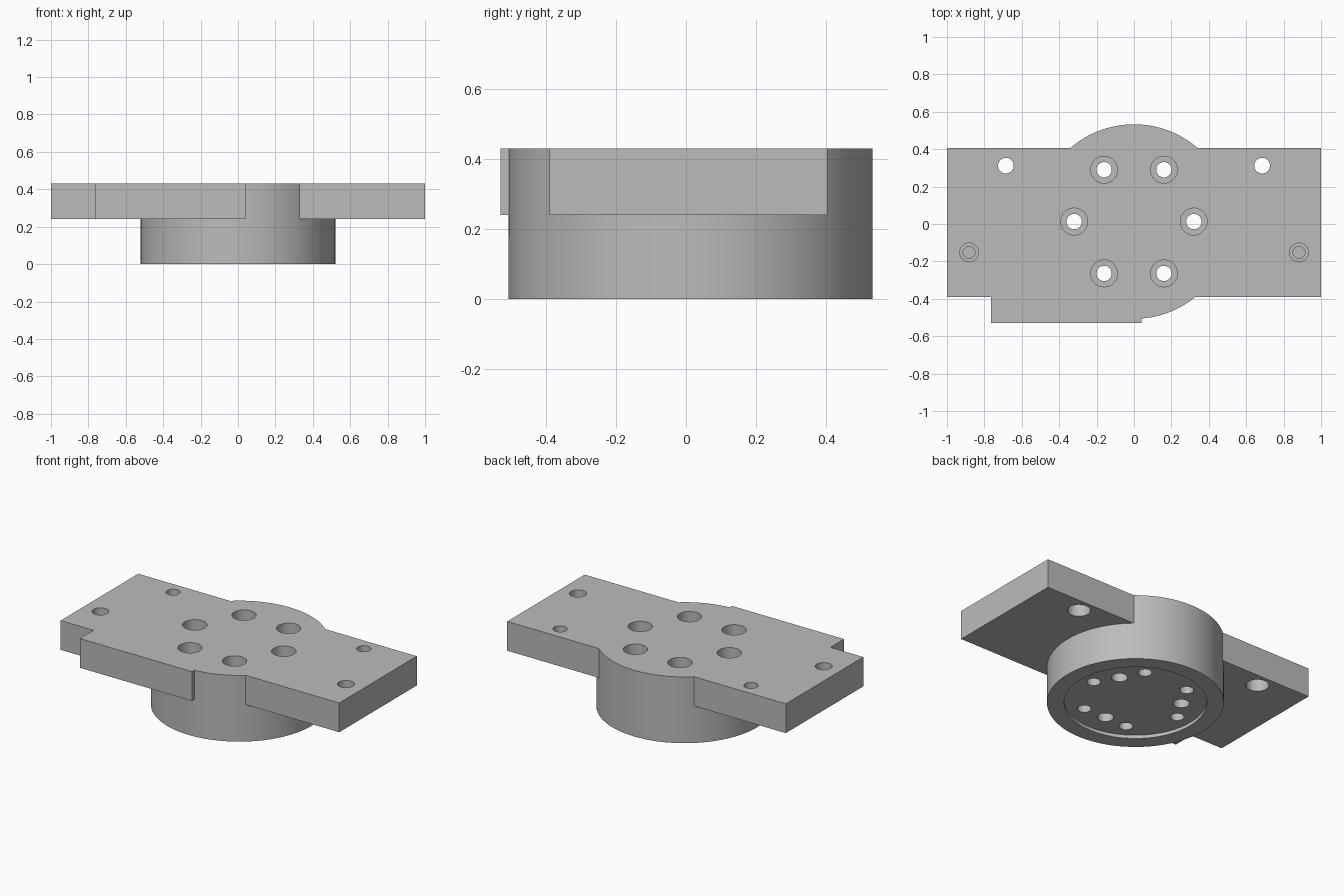
import bpy, bmesh, math

cube = bpy.data.objects.get("Cube")
if cube:
    bpy.data.objects.remove(cube, do_unlink=True)

BASE, TOP = 0.24, 0.43      # underside and top of the plate
HUB_Y, HUB_R = 0.013, 0.52  # hub centre and radius

steel = bpy.data.materials.new("grey_steel")
steel.use_nodes = True
colour = (0.5, 0.5, 0.5, 1)
steel.diffuse_color = colour
steel.node_tree.nodes["Principled BSDF"].inputs["Base Color"].default_value = colour


def make_object(name, bm):
    bmesh.ops.recalc_face_normals(bm, faces=bm.faces)
    mesh = bpy.data.meshes.new(name)
    bm.to_mesh(mesh)
    bm.free()
    mesh.materials.append(steel)
    obj = bpy.data.objects.new(name, mesh)
    bpy.context.collection.objects.link(obj)
    return obj


def box(name, x0, x1, y0, y1, z0, z1):
    bm = bmesh.new()
    bmesh.ops.create_cube(bm, size=1)
    for v in bm.verts:
        v.co = ((x0 + x1) / 2 + v.co.x * (x1 - x0),
                (y0 + y1) / 2 + v.co.y * (y1 - y0),
                (z0 + z1) / 2 + v.co.z * (z1 - z0))
    return make_object(name, bm)


def turn(bm, x, y, profile, sides=32):
    """Closed solid of revolution from (radius, z) steps."""
    rings = []
    for r, z in profile:
        rings.append([bm.verts.new((x + r * math.cos(math.tau * i / sides),
                                    y + r * math.sin(math.tau * i / sides), z))
                      for i in range(sides)])
    for a, b in zip(rings, rings[1:]):
        for i in range(sides):
            j = (i + 1) % sides
            bm.faces.new((a[i], a[j], b[j], b[i]))
    bm.faces.new(rings[0][::-1])
    bm.faces.new(rings[-1])


def combine(target, tool, operation):
    mod = target.modifiers.new(operation, 'BOOLEAN')
    mod.operation, mod.solver, mod.object = operation, 'EXACT', tool
    bpy.context.view_layer.objects.active = target
    bpy.ops.object.modifier_apply(modifier=mod.name)
    bpy.data.objects.remove(tool, do_unlink=True)


def polar(radius, degrees):
    a = math.radians(degrees)
    return radius * math.cos(a), HUB_Y + radius * math.sin(a)


# Plate, front tab and round hub joined into one body
body = box("mounting_plate", -1, 1, -0.39, 0.405, BASE, TOP)
combine(body, box("front_tab", -0.765, 0.04, -0.53, 0, BASE, TOP), 'UNION')
bm = bmesh.new()
turn(bm, 0, HUB_Y, [(HUB_R, 0), (HUB_R, TOP)], 128)
combine(body, make_object("hub", bm), 'UNION')

# Shallow round recess under the hub
bm = bmesh.new()
turn(bm, 0, HUB_Y, [(0.42, -0.1), (0.42, 0.022)], 96)
combine(body, make_object("recess_cutter", bm), 'DIFFERENCE')

# All drilled holes
bm = bmesh.new()
for k in range(6):          # counterbored bolt circle
    turn(bm, *polar(0.32, 60 * k),
         [(0.041, -0.1), (0.041, 0.23), (0.072, 0.23), (0.072, 0.6)])
for k in range(3):          # blind holes from below
    turn(bm, *polar(0.274, 30 + 120 * k), [(0.048, -0.1), (0.048, 0.17)])
for side in (-1, 1):
    # Plate bolt holes, counterbored from below
    turn(bm, side * 0.685, 0.312,
         [(0.068, 0.1), (0.068, 0.34), (0.042, 0.34), (0.042, 0.6)])
    # Stepped blind pin holes
    turn(bm, side * 0.882, -0.152,
         [(0.032, 0.28), (0.032, 0.35), (0.05, 0.35), (0.05, 0.6)])
combine(body, make_object("hole_cutter", bm), 'DIFFERENCE')

# Merge coplanar faces, then smooth the round walls only
bm = bmesh.new()
bm.from_mesh(body.data)
bmesh.ops.remove_doubles(bm, verts=bm.verts, dist=0.0001)
bmesh.ops.dissolve_limit(bm, angle_limit=math.radians(0.5),
                         verts=bm.verts, edges=bm.edges)
bm.to_mesh(body.data)
bm.free()
bpy.ops.object.select_all(action='DESELECT')
body.select_set(True)
bpy.context.view_layer.objects.active = body
bpy.ops.object.shade_smooth_by_angle(angle=math.radians(30))
